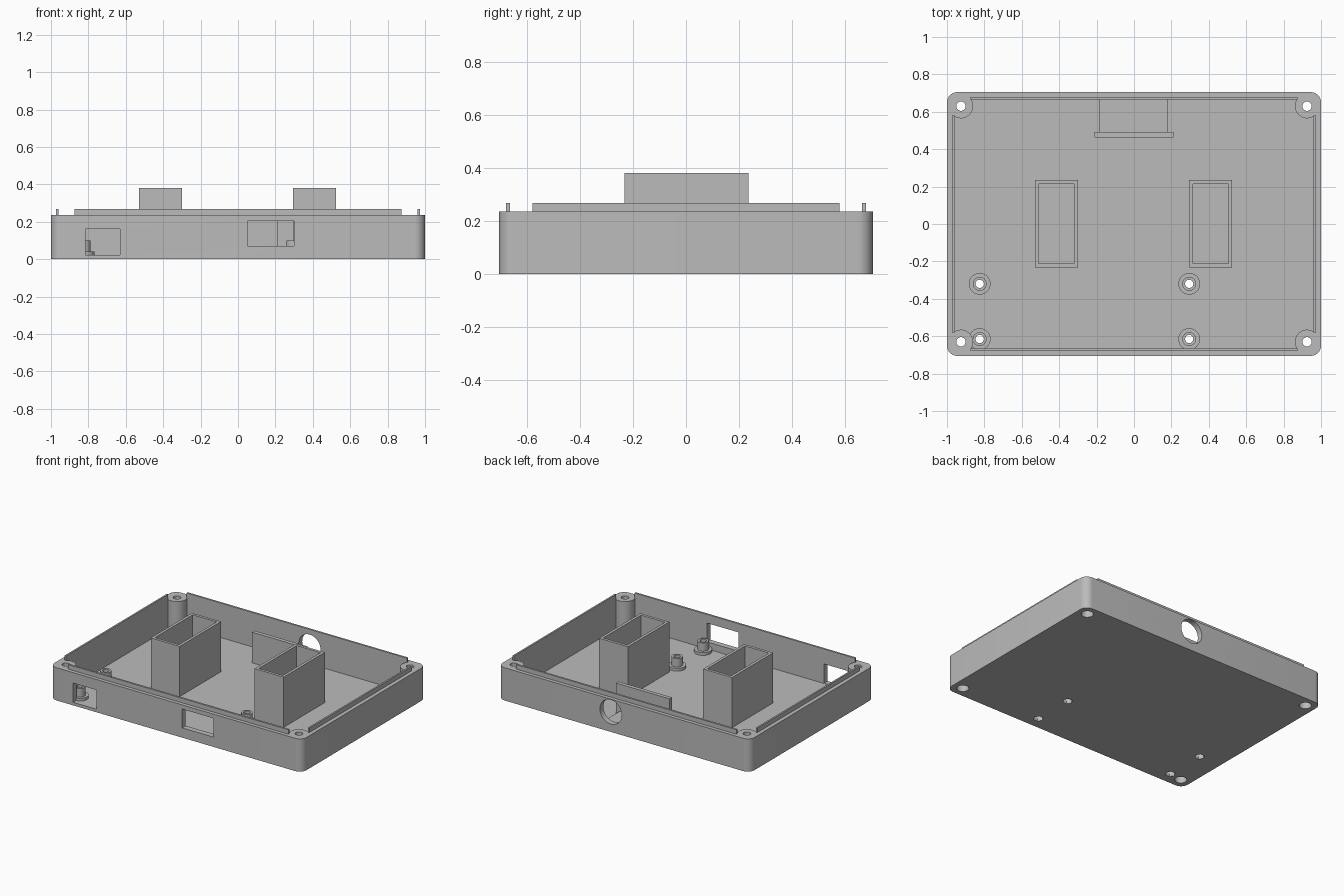
import bpy, bmesh
from math import pi, cos, sin, asin, acos
from mathutils import Vector, Matrix

cube = bpy.data.objects.get("Cube")
if cube:
    bpy.data.objects.remove(cube, do_unlink=True)

grey = bpy.data.materials.new("case_grey")
grey.use_nodes = True
grey.diffuse_color = (0.5, 0.5, 0.5, 1)
grey.node_tree.nodes["Principled BSDF"].inputs["Base Color"].default_value = (0.5, 0.5, 0.5, 1)

HX, HY, TOP, FLOOR = 1.0, 0.705, 0.235, 0.02   # case half sizes and heights
IX, IY = 0.96, 0.665                           # inner wall faces
BX, BY, BR = 0.925, 0.63, 0.065                # corner screw bosses
CORNERS = [(1, 1), (-1, 1), (-1, -1), (1, -1)]


def finish(name, bm):
    bmesh.ops.recalc_face_normals(bm, faces=bm.faces)
    mesh = bpy.data.meshes.new(name)
    bm.to_mesh(mesh)
    bm.free()
    mesh.materials.append(grey)
    ob = bpy.data.objects.new(name, mesh)
    bpy.context.scene.collection.objects.link(ob)
    return ob


def prism(name, points, z0, z1):
    bm = bmesh.new()
    face = bm.faces.new([bm.verts.new((x, y, z0)) for x, y in points])
    ext = bmesh.ops.extrude_face_region(bm, geom=[face])
    top = [v for v in ext["geom"] if isinstance(v, bmesh.types.BMVert)]
    bmesh.ops.translate(bm, verts=top, vec=(0, 0, z1 - z0))
    return finish(name, bm)


def box(name, x0, x1, y0, y1, z0, z1):
    return prism(name, [(x0, y0), (x1, y0), (x1, y1), (x0, y1)], z0, z1)


def arc(cx, cy, r, a0, a1, n):
    return [(cx + r * cos(a0 + (a1 - a0) * i / n), cy + r * sin(a0 + (a1 - a0) * i / n))
            for i in range(n + 1)]


def disc(name, cx, cy, r, z0, z1, n=32):
    return prism(name, arc(cx, cy, r, 0, 2 * pi, n)[:-1], z0, z1)


def cut(target, cutter):
    mod = target.modifiers.new("cut", "BOOLEAN")
    mod.operation, mod.solver, mod.object = "DIFFERENCE", "EXACT", cutter
    bpy.context.view_layer.objects.active = target
    bpy.ops.object.modifier_apply(modifier=mod.name)
    bpy.data.objects.remove(cutter, do_unlink=True)


def smooth(ob):
    bpy.ops.object.select_all(action="DESELECT")
    ob.select_set(True)
    bpy.context.view_layer.objects.active = ob
    bpy.ops.object.shade_smooth_by_angle(angle=0.5)


# Case body with rounded vertical corners
outline = []
for k, (sx, sy) in enumerate(CORNERS):
    outline += arc(sx * (HX - 0.055), sy * (HY - 0.055), 0.055, k * pi / 2, (k + 1) * pi / 2, 10)
case = prism("case_body", outline, 0, TOP)

# Cavity whose corners wrap around the round screw bosses
cavity = []
start = -acos((IX - BX) / BR)
end = -pi - asin((IY - BY) / BR)
for k, (sx, sy) in enumerate(CORNERS):
    bend = [(sx * x, sy * y) for x, y in arc(BX, BY, BR, start, end, 20)]
    cavity += bend if sx * sy > 0 else bend[::-1]
cut(case, prism("cavity_cutter", cavity, FLOOR, 1))

# Corner screw holes with wide counterbores underneath
for sx, sy in CORNERS:
    cut(case, disc("screw_cutter", sx * BX, sy * BY, 0.025, -1, 1))
    cut(case, disc("counterbore_cutter", sx * BX, sy * BY, 0.04, -1, 0.1))

# Front wall openings
cut(case, box("small_opening_cutter", -0.815, -0.63, -1, -0.64, 0.022, 0.16))
cut(case, box("large_opening_cutter", 0.05, 0.30, -1, -0.64, 0.07, 0.205))

# Round port in the back wall
port = disc("port_cutter", 0, 0, 0.087, -0.1, 0.1, 40)
port.data.transform(Matrix.Translation((0.103, 0.69, 0.143)) @ Matrix.Rotation(pi / 2, 4, "X"))
cut(case, port)

# Board standoffs: flanged posts over hexagonal nut pockets
profile = [(0.033, 0.02), (0.058, 0.02), (0.058, 0.04), (0.037, 0.04),
           (0.037, 0.1), (0.022, 0.1), (0.022, 0.055), (0.033, 0.055)]
for side, x in (("right", -0.825), ("left", 0.295)):
    for place, y in (("front", -0.615), ("rear", -0.32)):
        cut(case, disc("nut_pocket_cutter", x, y, 0.033, -1, 0.1, 6))
        bm = bmesh.new()
        ring = [bm.verts.new((x + r, y, z)) for r, z in profile]
        edges = [bm.edges.new((ring[i - 1], ring[i])) for i in range(len(ring))]
        bmesh.ops.spin(bm, geom=ring + edges, cent=(x, y, 0), axis=(0, 0, 1),
                       angle=2 * pi, steps=32, use_merge=True)
        bmesh.ops.remove_doubles(bm, verts=bm.verts, dist=0.0001)
        smooth(finish(f"standoff_{place}_{side}", bm))
smooth(case)

# Thin locating lips along the rim
for name, s in (("left", 1), ("right", -1)):
    x0, x1 = sorted((s * IX, s * 0.972))
    box(f"lip_{name}", x0, x1, -0.58, 0.58, TOP - 0.01, 0.267)
for name, s in (("back", 1), ("front", -1)):
    y0, y1 = sorted((s * IY, s * 0.679))
    box(f"lip_{name}", -0.875, 0.875, y0, y1, TOP - 0.001, 0.267)

# Tall open-topped holders
for name, x in (("right", -0.415), ("left", 0.41)):
    holder = box(f"holder_{name}", x - 0.115, x + 0.115, -0.232, 0.235, FLOOR - 0.005, 0.38)
    cut(holder, box("holder_cutter", x - 0.095, x + 0.095, -0.212, 0.215, FLOOR, 1))

# Upright retaining plate and low pad behind the round port
box("retaining_plate", -0.212, 0.21, 0.463, 0.491, FLOOR - 0.005, 0.24)
box("port_pad", -0.188, 0.183, 0.485, 0.67, FLOOR - 0.005, 0.045)
